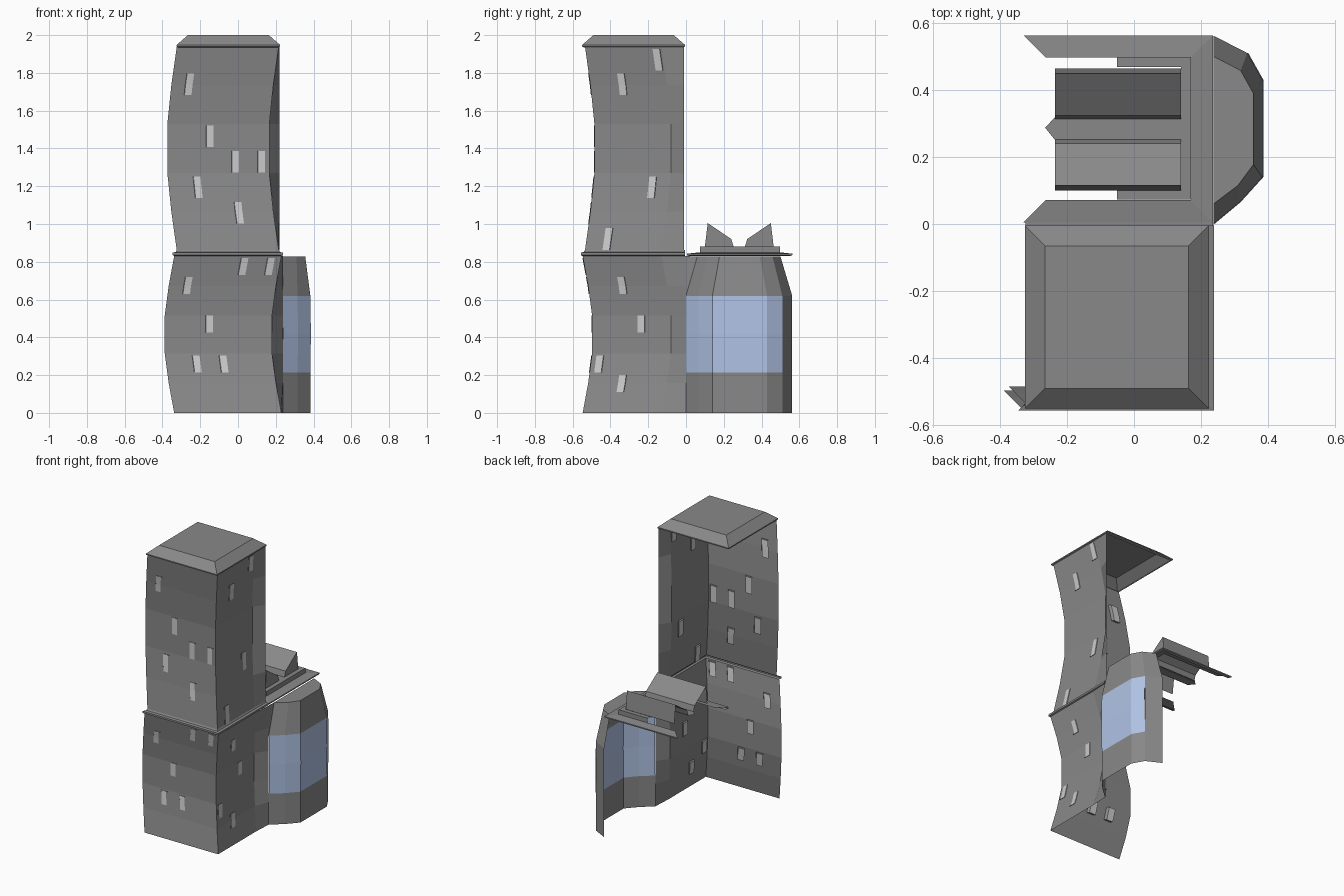
import bpy, math

if "Cube" in bpy.data.objects:
    bpy.data.objects.remove(bpy.data.objects["Cube"])

def material(name, r, g, b):
    m = bpy.data.materials.new(name)
    m.diffuse_color = (r, g, b, 1)
    m.use_nodes = True
    m.node_tree.nodes["Principled BSDF"].inputs["Base Color"].default_value = m.diffuse_color
    return m

stone = material("dark_stone", 0.25, 0.25, 0.25)
pane = material("window_pale", 0.68, 0.68, 0.68)
glass = material("glass_blue", 0.44, 0.55, 0.79)

def make(name, verts, faces, mat=stone):
    me = bpy.data.meshes.new(name)
    me.from_pydata(verts, [], faces)
    me.update()
    ob = bpy.data.objects.new(name, me)
    bpy.context.collection.objects.link(ob)
    me.materials.append(mat)
    return ob

def loft(name, rings, closed=False, cap=False, mat=stone):
    """Skin a surface through rings that have equal point counts."""
    n = len(rings[0])
    verts = [p for r in rings for p in r]
    faces = []
    for k in range(len(rings) - 1):
        for i in range(n if closed else n - 1):
            j = (i + 1) % n
            faces.append((k*n + i, k*n + j, (k+1)*n + j, (k+1)*n + i))
    if cap:
        faces.append(tuple(range((len(rings) - 1)*n, len(rings)*n)))
    return make(name, verts, faces, mat)

# Wavy tower storeys: the wall sways diagonally by off(z)
LEVELS = [0, 0.19, 0.38, 0.62, 0.81, 1]
SWAY = [0, 0.029, 0.05, 0.05, 0.029, 0]
def tower_storey(name, z0, z1, left, right, front, rear, win_h, front_wins, side_wins):
    def off(z):
        t = (z - z0) / (z1 - z0)
        for a, b, p, q in zip(LEVELS, LEVELS[1:], SWAY, SWAY[1:]):
            if t <= b:
                return p + (q - p) * (t - a) / (b - a)
        return 0

    # front wall, side wall and the straight rear corner
    rings = []
    for t, d in zip(LEVELS, SWAY):
        z = z0 + (z1 - z0) * t
        rings.append([(left - d, front + d, z), (right - d, front + d, z),
                      (right - d, -0.13 + d, z), (*rear, z)])
    loft(name + "_wall", rings)

    # leaning windows: pale pane, dark jamb strip, pale back set in diagonally
    verts, faces, mats = [], [], []
    for side, wins in ((0, front_wins), (1, side_wins)):
        f = 1 if side == 0 else -1
        for u, zc in wins:
            b = len(verts)
            zs = [zc - win_h/2, zc + win_h/2]
            zs[1:1] = [z0 + (z1 - z0)*t for t in LEVELS if zs[0] < z0 + (z1 - z0)*t < zs[1]]
            for z in zs:
                d, lean = off(z), off(z) - off(zc)
                # (across, depth): outer left, jamb line, outer right, back right, back left
                for a, dep in ((-0.025, -0.003), (0.012, -0.003), (0.026, -0.003),
                               (0.012, 0.014), (-0.038, 0.014)):
                    across = u + f * (a - lean)
                    if side == 0:
                        verts.append((across, front + d + dep, z))
                    else:
                        verts.append((right - d - dep, across, z))
            for k in range(len(zs) - 1):
                for i in range(5):
                    j = (i + 1) % 5
                    q = [b + 5*k + i, b + 5*k + j, b + 5*k + 5 + j, b + 5*k + 5 + i]
                    faces.append(q if side == 0 else q[::-1])
                    mats.append(1 if i in (0, 3) else 0)
            top = b + 5*(len(zs) - 1)
            faces += [[b + i for i in (4, 3, 2, 1, 0)], [top + i for i in range(5)]]
            if side == 1:
                faces[-1].reverse()
                faces[-2].reverse()
            mats += [0, 0]
    ob = make(name + "_windows", verts, faces)
    ob.data.materials.append(pane)
    for p, m in zip(ob.data.polygons, mats):
        p.material_index = m

tower_storey("lower_tower", 0, 0.83, -0.338, 0.23, -0.547, (0.237, 0.0), 0.09,
             [(0.035, 0.775), (0.175, 0.775), (-0.26, 0.675), (-0.145, 0.47),
              (-0.21, 0.26), (-0.068, 0.26)],
             [(-0.345, 0.675), (-0.245, 0.47), (-0.468, 0.26), (-0.348, 0.155)])
tower_storey("upper_tower", 0.86, 1.94, -0.324, 0.216, -0.535, (0.219, -0.01), 0.115,
             [(-0.252, 1.74), (-0.142, 1.465), (-0.006, 1.33), (0.13, 1.33),
              (-0.205, 1.195), (0.012, 1.06)],
             [(-0.157, 1.87), (-0.345, 1.74), (-0.188, 1.195), (-0.422, 0.92)])

# Thin ledge between storeys (front and right only)
def ledge_ring(e, z):
    return [(-0.324 - e, -0.535 - e, z), (0.216 + e, -0.535 - e, z), (0.216 + e, -0.005, z)]
loft("tower_ledge", [ledge_ring(e, z) for e, z in
                     ((0.01, 0.83), (0.022, 0.835), (0.022, 0.848), (0.006, 0.852), (0, 0.862))])

# Tower roof: lip, bevelled slope and flat top
def square(e, z):
    return [(-0.315 - e, -0.54 - e, z), (0.213 + e, -0.54 - e, z),
            (0.213 + e, -0.015 + e, z), (-0.315 - e, -0.015 + e, z)]
loft("tower_roof", [square(0.0, 1.935), square(0.01, 1.94), square(0.01, 1.948),
                    square(-0.05, 2.0)], closed=True, cap=True)

# Bay front: wide outline below, drawn in at the top
WIDE = [(0.237, 0.0), (0.315, 0.065), (0.383, 0.14), (0.383, 0.43), (0.338, 0.51), (0.237, 0.562)]
NARROW = [(0.237, 0.06), (0.31, 0.115), (0.356, 0.177), (0.356, 0.39), (0.318, 0.458), (0.237, 0.5)]
def ring(pts, z, e=0.0):
    return [(x + e, y, z) for x, y in pts]
loft("bay_base", [ring(WIDE, 0), ring(WIDE, 0.215)])
loft("bay_glass", [ring(WIDE[:5], 0.215), ring(WIDE[:5], 0.42, 0.003), ring(WIDE[:5], 0.62)], mat=glass)
loft("bay_rear_panel", [ring(WIDE[4:], 0.215), ring(WIDE[4:], 0.62)])
loft("bay_top", [ring(WIDE, 0.62), ring(NARROW, 0.828)], cap=True)
make("bay_side_filler", [(0.237, 0, 0.62), (0.237, 0.06, 0.828), (0.237, 0, 0.83)], [(0, 1, 2)])

# Low roof eave: three mitred sides, open on the left
def eave(e, z):
    return [(-0.33 + e, 0.005 + e, z), (0.236 - e, 0.005 + e, z),
            (0.236 - e, 0.563 - e, z), (-0.33 + e, 0.563 - e, z)]
loft("low_roof_eave", [eave(0.015, 0.83), eave(0, 0.835), eave(0, 0.843), eave(0.066, 0.85)])
# Joint strip between the eave and the tower ledge
make("eave_joint", [(-0.324, -0.008, 0.84), (0.236, -0.008, 0.84), (0.236, 0.006, 0.84),
                    (-0.324, 0.006, 0.84)], [(0, 1, 2, 3)])

# Raised curb with a narrow flange inside the eave
def curb(e, z):
    return [(-0.05, 0.073 + e, z), (0.17 - e, 0.073 + e, z),
            (0.17 - e, 0.498 - e, z), (-0.05, 0.498 - e, z)]
loft("roof_curb", [curb(0, 0.848), curb(0, 0.882), curb(0.03, 0.882)])

# Flat strip between the skylights, pointed at the left
Z = 0.882
make("roof_middle_strip", [(0.14, 0.25, Z), (0.14, 0.32, Z), (-0.235, 0.32, Z),
                           (-0.265, 0.287, Z), (-0.235, 0.25, Z)], [(0, 1, 2, 3, 4)])

# Pair of mirrored skylights leaning in toward the middle
for tag, s in (("front", 1), ("rear", -1)):
    prof = [(-0.182, 0.88), (-0.167, 1.005), (-0.042, 0.92), (-0.03, 0.88)]
    ends = [[(x, 0.282 + s*y, z) for y, z in prof] for x in (-0.235, 0.14)]
    loft(tag + "_skylight", ends)
    make(tag + "_skylight_gable", ends[1], [(0, 1, 2, 3)])
